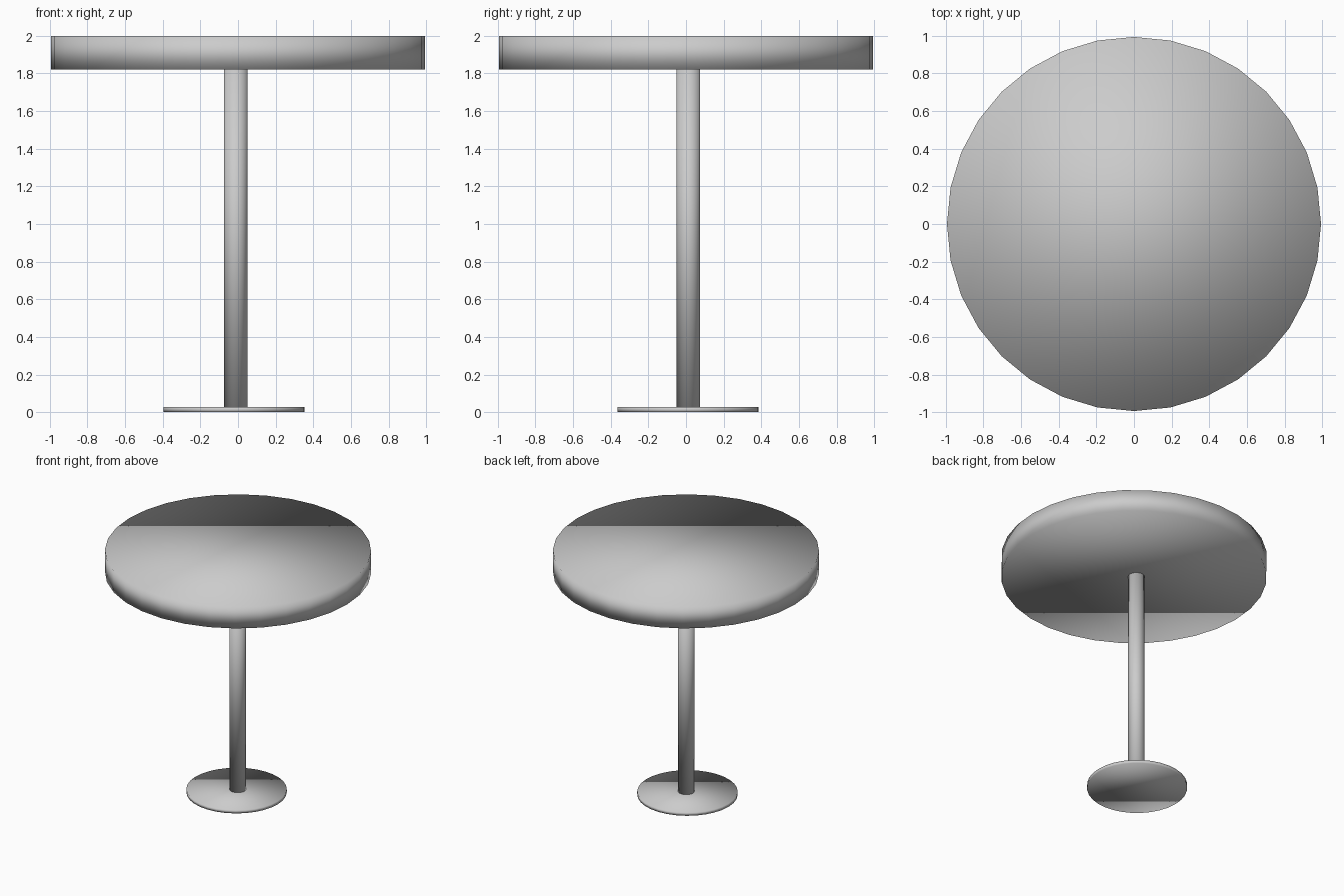
import bpy

if "Cube" in bpy.data.objects:
    bpy.data.objects.remove(bpy.data.objects["Cube"])


def disc(name, x, y, radius, z0, z1):
    """Upright 32-sided cylinder from z0 to z1, fully smooth shaded."""
    bpy.ops.mesh.primitive_cylinder_add(
        vertices=32, radius=radius, depth=z1 - z0,
        location=(x, y, (z0 + z1) / 2))
    ob = bpy.context.object
    ob.name = name
    bpy.ops.object.shade_smooth()
    return ob


# Round floor plate
disc("base_plate", -0.021, 0.011, 0.375, 0.0, 0.027)
# Central column
disc("column", -0.012, 0.013, 0.0625, 0.027, 1.823)
# Thick round top
disc("table_top", 0.0, 0.0, 0.994, 1.822, 2.0)
